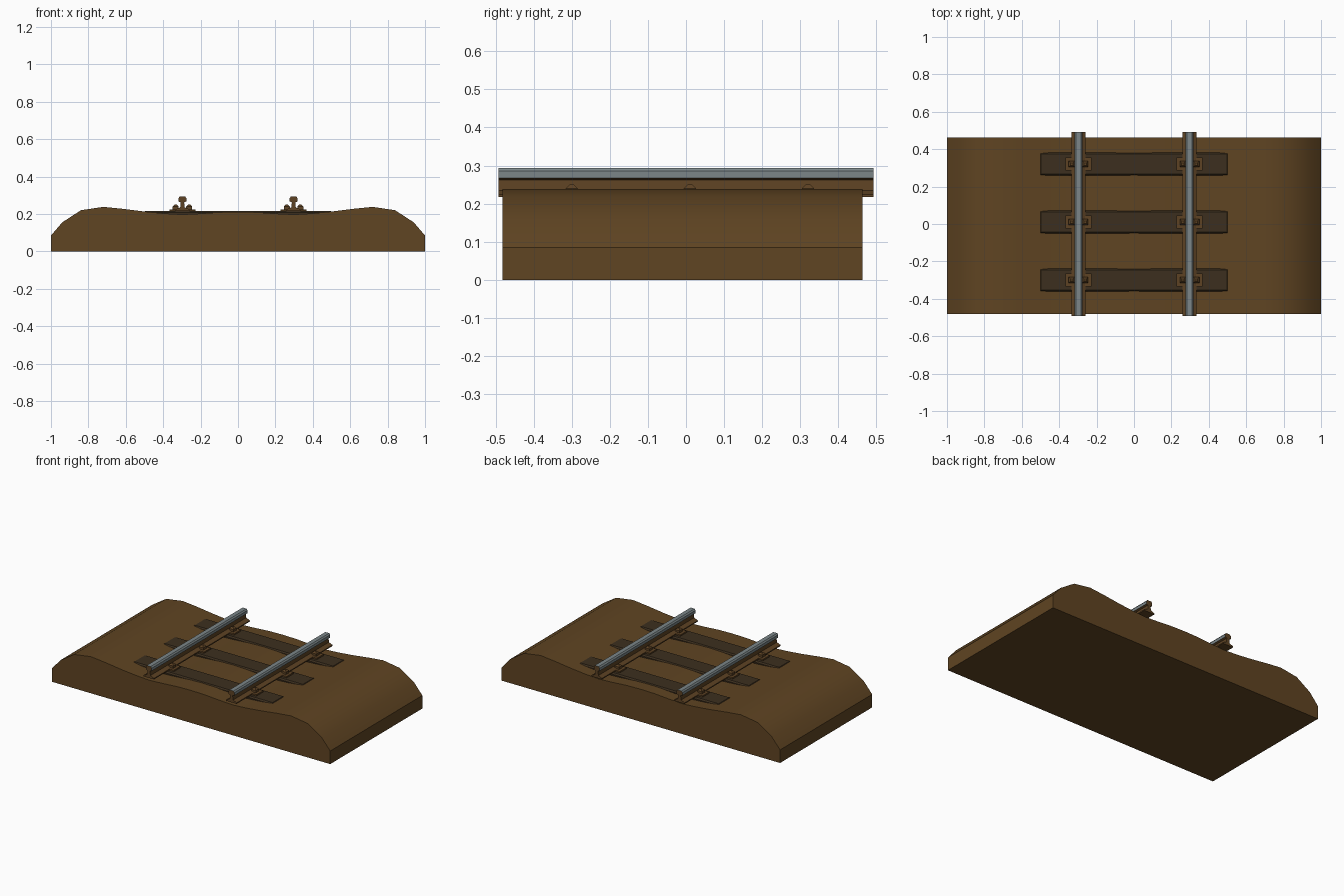
import bpy, bmesh

if "Cube" in bpy.data.objects:
    bpy.data.objects.remove(bpy.data.objects["Cube"])

def material(name, rgb):
    m = bpy.data.materials.new(name)
    m.diffuse_color = (*rgb, 1)
    m.use_nodes = True
    m.node_tree.nodes["Principled BSDF"].inputs["Base Color"].default_value = m.diffuse_color
    return m

earth = material("earth", (0.115, 0.058, 0.016))
wood = material("dark_wood", (0.045, 0.028, 0.013))
rust = material("rust", (0.11, 0.055, 0.017))
steel = material("steel", (0.2, 0.24, 0.25))

def finish(bm, name, mats, smooth=None):
    bmesh.ops.recalc_face_normals(bm, faces=bm.faces[:])
    me = bpy.data.meshes.new(name)
    bm.to_mesh(me)
    bm.free()
    for m in mats:
        me.materials.append(m)
    ob = bpy.data.objects.new(name, me)
    bpy.context.collection.objects.link(ob)
    if smooth:
        bpy.ops.object.select_all(action='DESELECT')
        ob.select_set(True)
        bpy.context.view_layer.objects.active = ob
        bpy.ops.object.shade_smooth_by_angle(angle=smooth)
    return ob

def mirrored(half):
    """Full outline from the right half, listed bottom to top."""
    return half + [(-x, z) for x, z in reversed(half) if x > 0]

def extrude(name, outline, y0, y1, mats, x=0, smooth=None, head_z=None):
    bm = bmesh.new()
    f = bm.faces.new([bm.verts.new((x + px, y0, pz)) for px, pz in outline])
    out = bmesh.ops.extrude_face_region(bm, geom=[f])
    for v in out["geom"]:
        if isinstance(v, bmesh.types.BMVert):
            v.co.y = y1
    if head_z:
        bm.normal_update()
        for face in bm.faces:
            if len(face.verts) == 4 and face.calc_center_median().z > head_z:
                face.material_index = 1
    return finish(bm, name, mats, smooth)

# Earth bank with shallow dips under the rails
bank = mirrored([(1, 0), (1, .085), (.94, .155), (.84, .22), (.72, .238),
                 (.62, .228), (.5, .213), (.4, .203), (.3, .197),
                 (.2, .202), (.1, .209), (0, .211)])
extrude("earth_bank", bank, -.482, .463, [earth], smooth=0.6)

# Rails: rusty body with worn steel head
rail = mirrored([(.038, .217), (.038, .224), (.012, .235), (.009, .262),
                 (.021, .267), (.021, .285), (.014, .294)])
for side, x in (("left", -.297), ("right", .297)):
    extrude(side + "_rail", rail, -.492, .492, [rust, steel], x, head_z=.27)

def box(name, size, loc, mat, chamfer=0):
    bm = bmesh.new()
    bmesh.ops.create_cube(bm, size=1)
    for v in bm.verts:
        v.co = [v.co[i] * size[i] + loc[i] for i in range(3)]
    if chamfer:
        top = [e for e in bm.edges if all(v.co.z > loc[2] for v in e.verts)]
        bmesh.ops.bevel(bm, geom=top, offset=chamfer, segments=1, affect='EDGES')
    return finish(bm, name, [mat])

# Sleepers, tie plates and rail clips
for i, y in enumerate((-.3, .01, .32)):
    box(f"sleeper_{i}", (1.01, .124, .08), (0, y, .176), wood, .008)
    for x in (-.297, .297):
        box("tie_plate", (.14, .07, .012), (x, y, .219), rust)
        for s in (-1, 1):
            box("rail_clip", (.032, .032, .03), (x + s * .036, y, .235), rust, .01)
